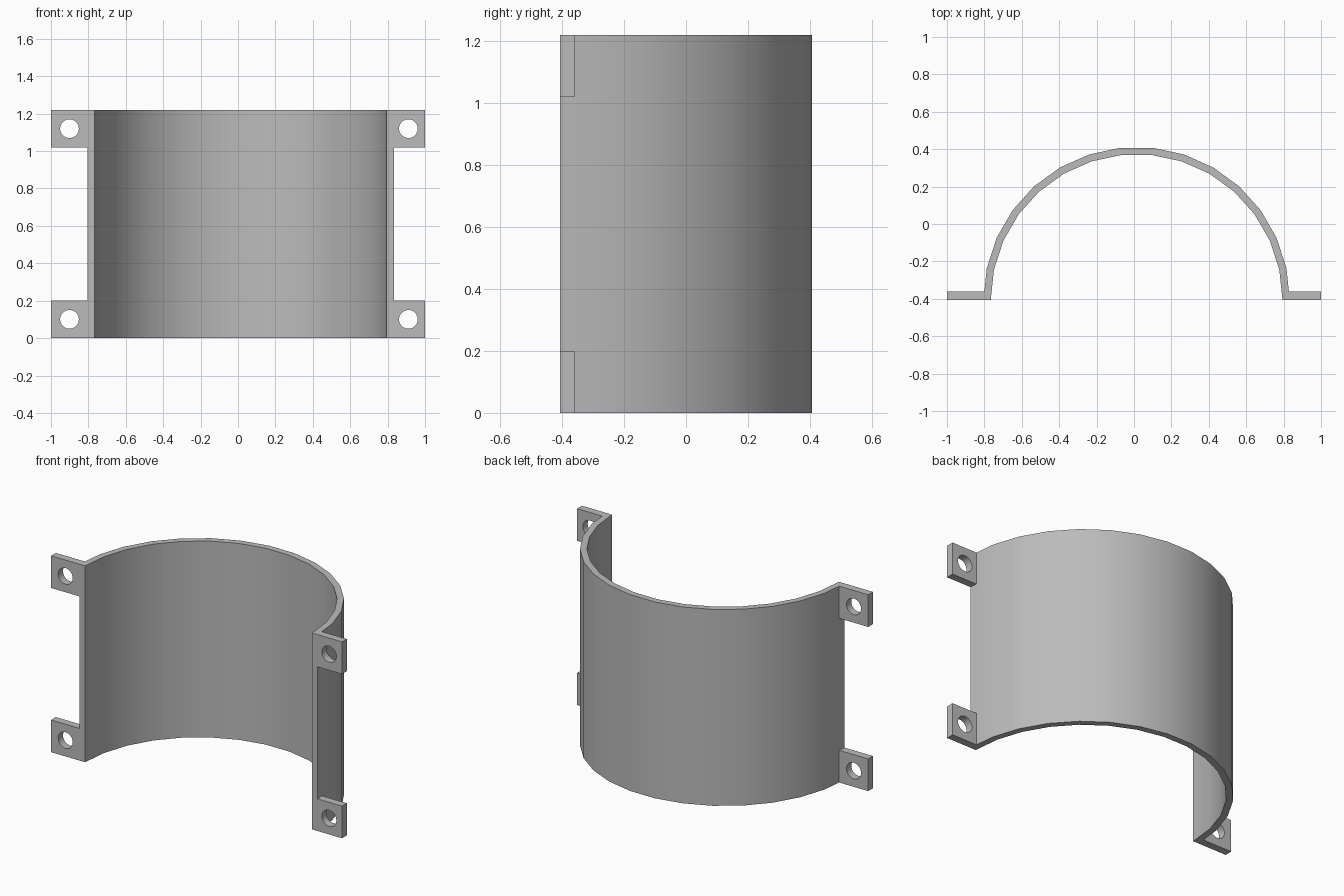
import bpy
import bmesh
from math import cos, sin, pi, radians

HEIGHT = 1.22
CX, CY = 0.014, -0.407            # centre of the half ring
R_OUT, R_IN, SEGMENTS = 0.819, 0.78, 15
TAB_H, TAB_T = 0.20, 0.047
HOLE_R = 0.05

cube = bpy.data.objects.get("Cube")
if cube:
    bpy.data.objects.remove(cube, do_unlink=True)

grey = bpy.data.materials.new("plain grey")
grey.use_nodes = True
colour = (0.5, 0.5, 0.5, 1)
grey.diffuse_color = colour
grey.node_tree.nodes["Principled BSDF"].inputs["Base Color"].default_value = colour


def prism(name, outline, z0, z1):
    """Extrude a flat outline upward from z0 to z1."""
    bm = bmesh.new()
    base = bm.faces.new([bm.verts.new((x, y, z0)) for x, y in outline])
    top = bmesh.ops.extrude_face_region(bm, geom=[base])["geom"]
    bmesh.ops.translate(bm, vec=(0, 0, z1 - z0),
                        verts=[v for v in top if isinstance(v, bmesh.types.BMVert)])
    bmesh.ops.recalc_face_normals(bm, faces=bm.faces)
    mesh = bpy.data.meshes.new(name)
    bm.to_mesh(mesh)
    bm.free()
    mesh.materials.append(grey)
    obj = bpy.data.objects.new(name, mesh)
    bpy.context.collection.objects.link(obj)
    return obj


def combine(target, tool, operation):
    """Apply a boolean and discard the tool object."""
    bpy.context.view_layer.objects.active = target
    mod = target.modifiers.new(operation.lower(), "BOOLEAN")
    mod.operation, mod.object, mod.solver = operation, tool, "EXACT"
    bpy.ops.object.modifier_apply(modifier=mod.name)
    bpy.data.objects.remove(tool, do_unlink=True)


def arc(radius):
    steps = [pi * i / SEGMENTS for i in range(SEGMENTS + 1)]
    return [(CX + radius * cos(a), CY + radius * sin(a)) for a in steps]


# Half-ring wall
shell = prism("half_ring_bracket", arc(R_OUT) + arc(R_IN)[::-1], 0, HEIGHT)

# Four drilled mounting tabs, rooted inside the wall
for side, hole_x in ((-1, -0.901), (1, 0.911)):
    root = CX + side * (R_OUT + R_IN) / 2
    for z in (0, HEIGHT - TAB_H):
        tab = prism("mounting_tab", [(root, CY), (side, CY), (side, CY + TAB_T),
                                     (root, CY + TAB_T)], z, z + TAB_H)
        bpy.ops.mesh.primitive_cylinder_add(
            vertices=32, radius=HOLE_R, depth=0.2,
            location=(hole_x, CY, z + TAB_H / 2), rotation=(pi / 2, 0, 0))
        drill = bpy.context.object
        drill.hide_render = True
        drill.data.materials.append(grey)
        combine(tab, drill, "DIFFERENCE")
        combine(shell, tab, "UNION")

# Smooth curved wall with crisp edges
bpy.ops.object.select_all(action="DESELECT")
shell.select_set(True)
bpy.context.view_layer.objects.active = shell
bpy.ops.object.shade_smooth_by_angle(angle=radians(30))
